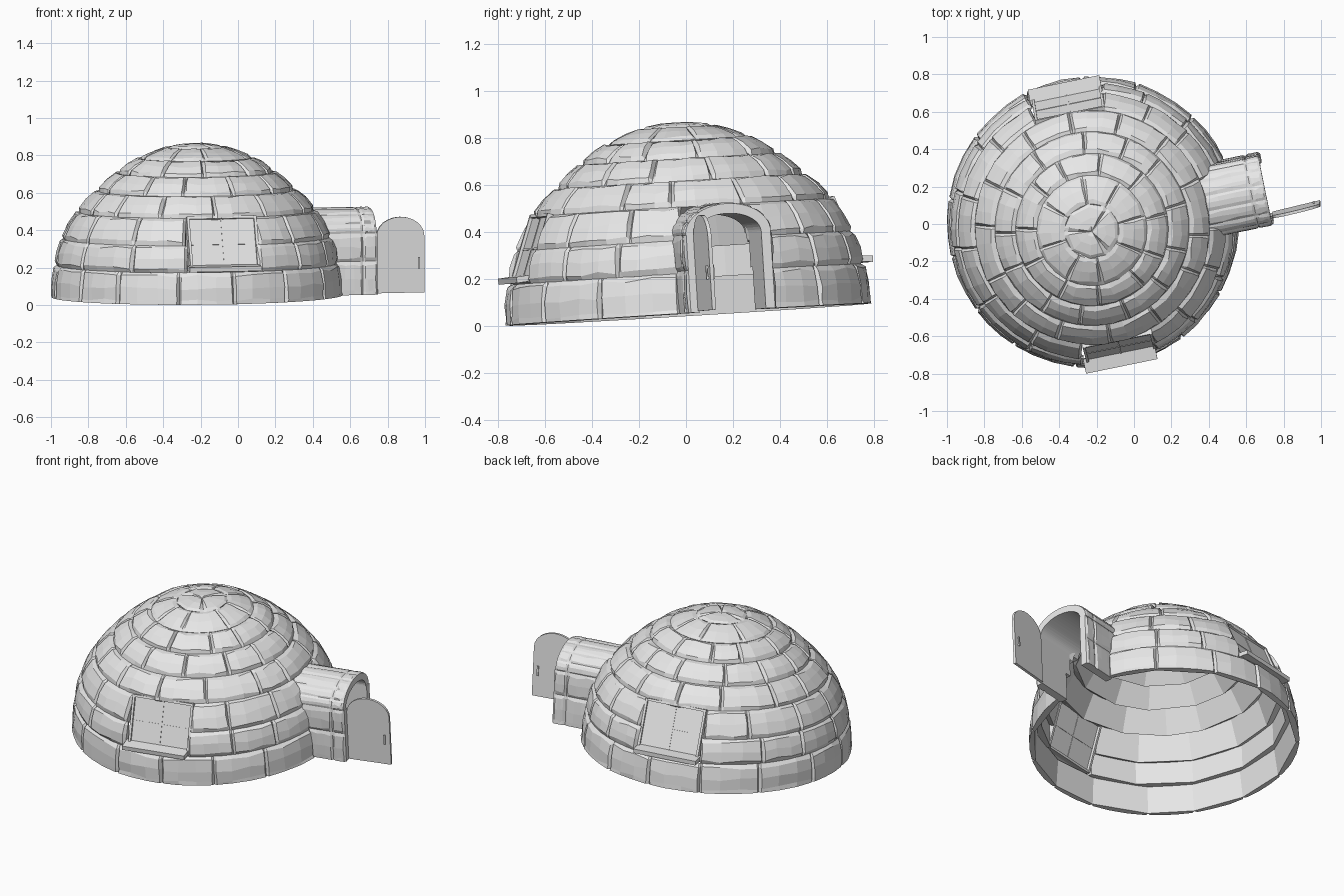
import bpy, bmesh, math, random
from math import sin, cos, radians
from mathutils import Matrix, Vector

random.seed(4)
if "Cube" in bpy.data.objects:
    bpy.data.objects.remove(bpy.data.objects["Cube"])

snow = bpy.data.materials.new("snow_grey")
snow.use_nodes = True
snow.diffuse_color = (0.8, 0.8, 0.8, 1)
snow.node_tree.nodes["Principled BSDF"].inputs["Base Color"].default_value = (0.8, 0.8, 0.8, 1)

# Whole building sits slightly tilted and turned
PLACE = (Matrix.Translation((-0.22, 0.01, 0.048)) @ Matrix.Rotation(radians(3.5), 4, 'X')
         @ Matrix.Rotation(radians(-0.4), 4, 'Y') @ Matrix.Rotation(radians(11.6), 4, 'Z'))


def finish(bm, name):
    bmesh.ops.recalc_face_normals(bm, faces=bm.faces)
    bm.transform(PLACE)
    mesh = bpy.data.meshes.new(name)
    bm.to_mesh(mesh)
    bm.free()
    mesh.materials.append(snow)
    obj = bpy.data.objects.new(name, mesh)
    bpy.context.collection.objects.link(obj)
    return obj


def box(bm, center, size, matrix):
    m = matrix @ Matrix.Translation(center) @ Matrix.Diagonal((*size, 1))
    bmesh.ops.create_cube(bm, size=1, matrix=m)


def block(bm, f, thick_low, thick_high, bulge, flat_bottom=False):
    """Chiselled ice block on the surface f(u, v, offset), with a flat inner face."""
    a = min(0.2, 0.012 / (f(0, .3, 0) - f(1, .3, 0)).length)
    b = min(0.2, 0.02 / (f(.5, 0, 0) - f(.5, 1, 0)).length)
    us = [0, a, 1 / 3, 2 / 3, 1 - a, 1]
    vs = [0, b, 0.5, 1 - b, 1]
    nu, nv = len(us), len(vs)
    outer, inner = [], []
    for j, v in enumerate(vs):
        depth = thick_low + (thick_high - thick_low) * v
        left, right = f(0, v, -depth), f(1, v, -depth)
        for i, u in enumerate(us):
            inner.append(bm.verts.new(left.lerp(right, u)))
            w = v
            if i in (0, nu - 1) or j == nv - 1 or (j == 0 and not flat_bottom):
                d = -bulge
            else:
                d = bulge * (1.1 if j == 2 else 0.6) + random.uniform(-.3, .3) * bulge
                u += random.uniform(-.3, .3) * a
                w += random.uniform(-.4, .4) * b if j else 0
            outer.append(bm.verts.new(f(u, w, d)))
    for j in range(nv - 1):
        for i in range(nu - 1):
            k = j * nu + i
            q = (k, k + 1, k + 1 + nu, k + nu)
            for layer in (outer, inner):
                bm.faces.new([layer[n] for n in q])
    loop = (list(range(nu)) + [j * nu + nu - 1 for j in range(1, nv)]
            + [(nv - 1) * nu + i for i in range(nu - 2, -1, -1)]
            + [j * nu for j in range(nv - 2, 0, -1)])
    for p, q in zip(loop, loop[1:] + loop[:1]):
        bm.faces.new((outer[p], outer[q], inner[q], inner[p]))


def ring_surface(lo, hi, t0, t1):
    (r0, h0), (r1, h1) = lo, hi
    n = Vector((h1 - h0, r0 - r1)).normalized()

    def f(u, v, d):
        t = radians(t0 + (t1 - t0) * u)
        r = max(r0 + (r1 - r0) * v + n.x * d, 0.003)
        return Vector((r * cos(t), r * sin(t), h0 + (h1 - h0) * v + n.y * d))
    return f


# Dome: stacked rings, lower ones broken by the doorway and two windows
profile = [(0.774, 0), (0.757, 0.172), (0.72, 0.315), (0.635, 0.46), (0.527, 0.572),
           (0.415, 0.668), (0.298, 0.745), (0.148, 0.802), (0.003, 0.816)]
counts = [15, 15, 15, 14, 13, 11, 8, 3]
gaps = {0: [(14, 346)],
        1: [(14, 74.5), (105.5, 254.5), (285.5, 346)],
        2: [(12, 73.5), (106.5, 253.5), (286.5, 348)]}
for k, count in enumerate(counts):
    bm = bmesh.new()
    phase = random.uniform(0, 60)
    for start, end in gaps.get(k, [(phase, phase + 360)]):
        n = max(2, round(count * (end - start) / 360))
        step = (end - start) / n
        cuts = [start + step * i for i in range(n + 1)]
        for i in range(1, n):
            cuts[i] += random.uniform(-.14, .14) * step
        for t0, t1 in zip(cuts, cuts[1:]):
            block(bm, ring_surface(profile[k], profile[k + 1], t0, t1),
                  0.054 if k else 0.014, 0.016, 0.01 if k < 6 else 0.006, k == 0)
    finish(bm, f"dome_ring_{k + 1}")


# Entrance tunnel: two courses of side blocks under an arched roof
END, SEAM, HALF, SPRING, RISE = 0.95, 0.87, 0.188, 0.33, 0.128


def side_surface(side, x0, x1, h0, h1):
    return lambda u, v, d: Vector((x0 + (x1 - x0) * u, side * (HALF + d), h0 + (h1 - h0) * v))


def roof_surface(x0, x1, a0, a1):
    def f(u, v, d):
        a = radians(a0 + (a1 - a0) * v)
        return Vector((x0 + (x1 - x0) * u, (HALF + d) * cos(a), SPRING + (RISE + d) * sin(a)))
    return f


bm = bmesh.new()
for side in (-1, 1):
    for start, h0, h1 in ((0.72, 0, 0.18), (0.68, 0.18, SPRING)):
        for x0, x1 in ((start, SEAM), (SEAM, END)):
            block(bm, side_surface(side, x0, x1, h0, h1), 0.045, 0.045, 0.005, h0 == 0)
finish(bm, "tunnel_walls")

bm = bmesh.new()
STONES = 7
for i in range(STONES):
    a0, a1 = 180 * i / STONES, 180 * (i + 1) / STONES
    for x0, x1 in ((0.6, SEAM), (SEAM, END - 0.005)):
        block(bm, roof_surface(x0, x1, a0, a1), 0.045, 0.045, 0.003)
finish(bm, "tunnel_roof")

# Open arched door, hinged at the tunnel corner
hinge = Matrix.Translation((0.952, -0.145, 0.005)) @ Matrix.Rotation(radians(2), 4, 'Z')
WIDTH, STRAIGHT, ARCH = 0.262, 0.305, 0.102
outline = [(0, 0), (WIDTH, 0)]
for i in range(13):
    a = math.pi * i / 12
    outline.append((WIDTH / 2 * (1 + cos(a)), STRAIGHT + ARCH * sin(a)))
bm = bmesh.new()
face = bm.faces.new([bm.verts.new((x, -0.008, z)) for x, z in outline])
ext = bmesh.ops.extrude_face_region(bm, geom=[face])
moved = [g for g in ext["geom"] if isinstance(g, bmesh.types.BMVert)]
bmesh.ops.translate(bm, verts=moved, vec=(0, 0.016, 0))
bm.transform(hinge)
finish(bm, "door")

bm = bmesh.new()
for side in (-1, 1):
    box(bm, (0.23, side * 0.015, 0.16), (0.01, 0.006, 0.06), hinge)
    for z in (0.137, 0.183):
        box(bm, (0.23, side * 0.01, z), (0.008, 0.01, 0.01), hinge)
finish(bm, "door_handles")

# Two sloping windows with frame, glazing bars and sill
W, H = 0.374, 0.302
for name, turn, shift in (("front", 0, 0.01), ("back", 180, -0.005)):
    spin = Matrix.Rotation(radians(turn), 4, 'Z')
    lean = (spin @ Matrix.Translation((shift, -0.722, 0.178))
            @ Matrix.Rotation(radians(-20), 4, 'X'))
    bm = bmesh.new()
    box(bm, (0, 0.015, H / 2), (W, 0.016, H), lean)
    finish(bm, name + "_window_pane")

    bm = bmesh.new()
    for side in (-1, 1):
        box(bm, (side * (W / 2 - 0.004), 0.017, H / 2), (0.014, 0.046, H), lean)
    for z in (0.005, H - 0.005):
        box(bm, (0, 0.017, z), (W, 0.042, 0.014), lean)
    box(bm, (0, 0.015, H / 2), (0.008, 0.021, H - 0.02), lean)
    box(bm, (0, 0.015, H / 2), (W - 0.02, 0.021, 0.008), lean)
    finish(bm, name + "_window_frame")

    bm = bmesh.new()
    slope = Matrix.Translation((0, -0.735, 0.192)) @ Matrix.Rotation(radians(5), 4, 'X')
    box(bm, (0, 0, 0), (0.39, 0.08, 0.026), spin @ slope)
    finish(bm, name + "_window_sill")
